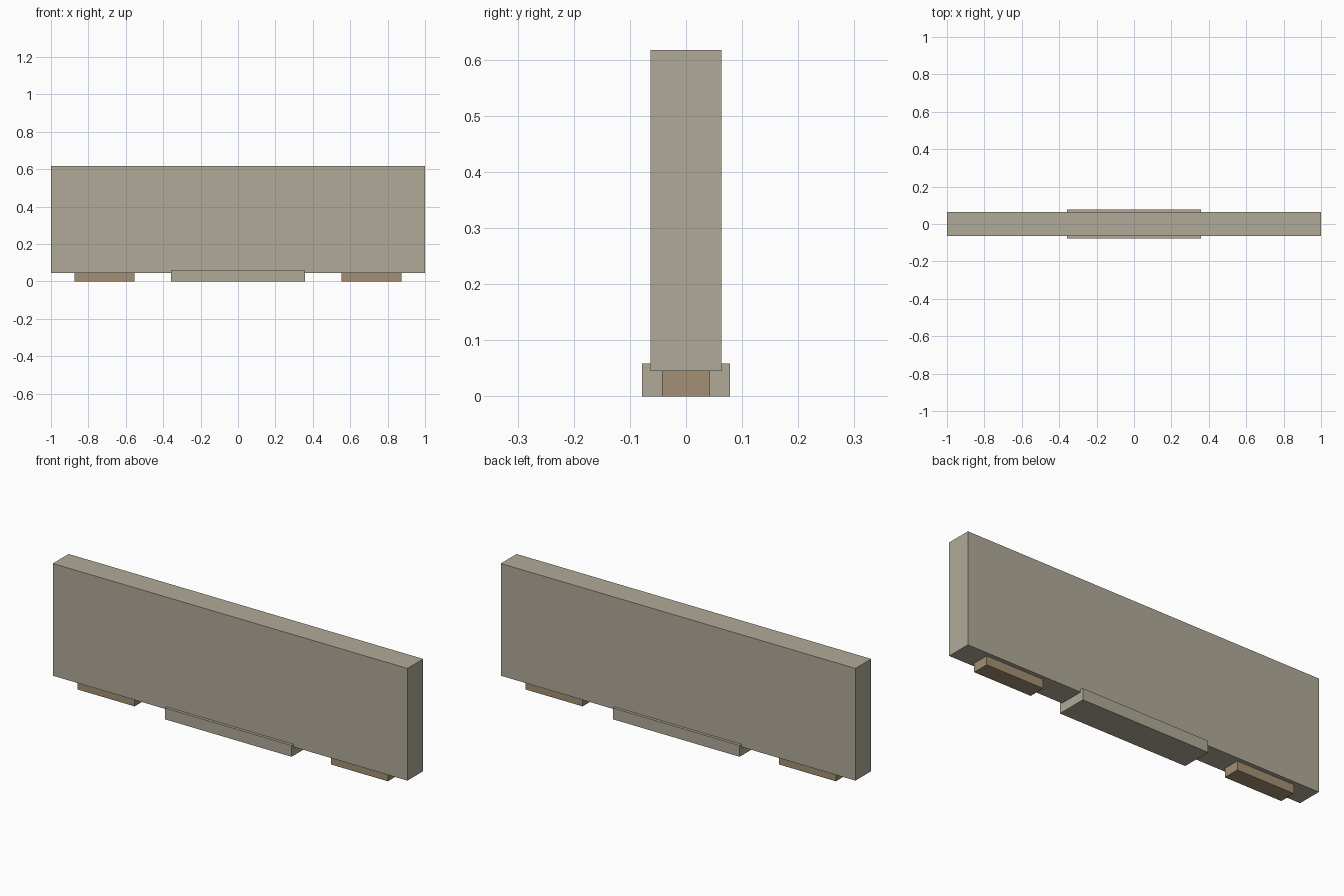
import bpy

default_cube = bpy.data.objects.get("Cube")
if default_cube:
    bpy.data.objects.remove(default_cube, do_unlink=True)


def make_material(name, rgb):
    mat = bpy.data.materials.new(name)
    mat.use_nodes = True
    color = (*rgb, 1.0)
    mat.diffuse_color = color
    mat.node_tree.nodes["Principled BSDF"].inputs["Base Color"].default_value = color
    return mat


def box(name, x, half_width, half_depth, bottom, top, mat):
    """Upright block centred on y = 0, given by half sizes and z range."""
    bpy.ops.mesh.primitive_cube_add(size=2, location=(x, 0, (bottom + top) / 2))
    obj = bpy.context.object
    obj.name = name
    obj.scale = (half_width, half_depth, (top - bottom) / 2)
    bpy.ops.object.transform_apply(location=False, rotation=False, scale=True)
    obj.data.materials.append(mat)
    return obj


stone = make_material("warm grey", (0.434, 0.402, 0.314))
wood = make_material("tan brown", (0.367, 0.279, 0.175))

# Main slab
box("panel", 0, 1.0, 0.0635, 0.045, 0.617, stone)

# Wide base that wraps the lower edge of the slab
box("center_base", 0, 0.357, 0.078, 0, 0.058, stone)

# Small feet on either side
for side, name in ((1, "left_foot"), (-1, "right_foot")):
    box(name, side * 0.714, 0.161, 0.0425, 0, 0.045, wood)
